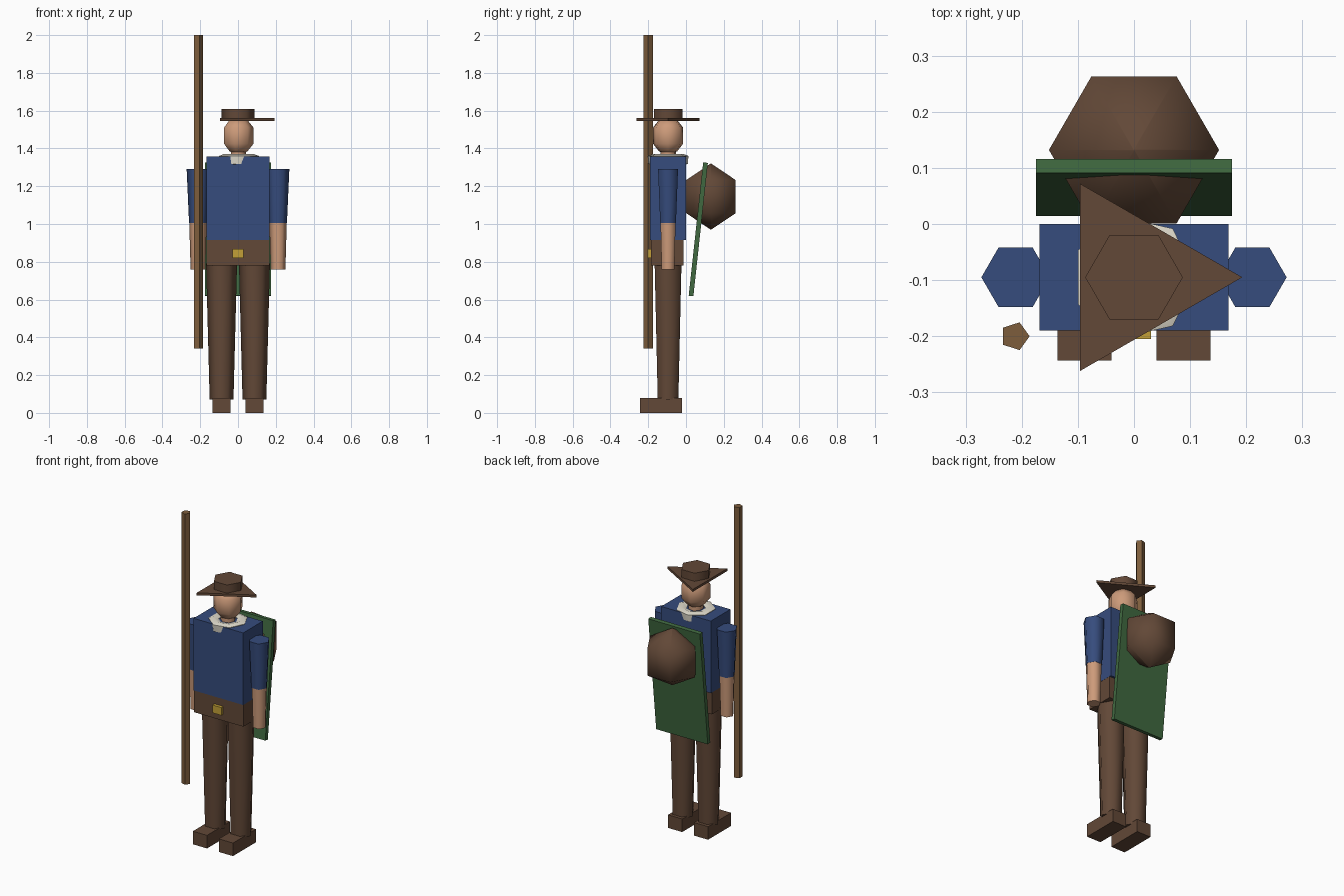
import bpy, bmesh, math
from mathutils import Matrix, Vector

cube = bpy.data.objects.get("Cube")
if cube:
    bpy.data.objects.remove(cube, do_unlink=True)

BODY_Y = -0.095


def material(name, rgb):
    mat = bpy.data.materials.new(name)
    linear = [(c / 255 / 12.92) if c < 11 else ((c / 255 + 0.055) / 1.055) ** 2.4 for c in rgb]
    mat.use_nodes = True
    mat.diffuse_color = (*linear, 1)
    bsdf = mat.node_tree.nodes["Principled BSDF"]
    bsdf.inputs["Base Color"].default_value = (*linear, 1)
    bsdf.inputs["Roughness"].default_value = 0.8
    return mat


brown = material("leather brown", (98, 72, 55))
blue = material("shirt blue", (54, 76, 125))
skin = material("skin", (205, 155, 122))
green = material("board green", (64, 105, 64))
gold = material("buckle gold", (195, 160, 55))
cream = material("collar cream", (225, 220, 205))
wood = material("staff wood", (125, 93, 60))


def finish(name, bm, mat, smooth_angle=0):
    """Turn a bmesh into an object, keeping edges above the angle sharp."""
    bmesh.ops.recalc_face_normals(bm, faces=bm.faces)
    for f in bm.faces:
        f.smooth = smooth_angle > 0
    for e in bm.edges:
        e.smooth = e.calc_face_angle(0) < math.radians(smooth_angle)
    mesh = bpy.data.meshes.new(name)
    bm.to_mesh(mesh)
    bm.free()
    mesh.materials.append(mat)
    obj = bpy.data.objects.new(name, mesh)
    bpy.context.scene.collection.objects.link(obj)
    return obj


def box(name, low, high, mat):
    low, high = Vector(low), Vector(high)
    bm = bmesh.new()
    bmesh.ops.create_cube(bm, size=1, matrix=Matrix.Translation((low + high) / 2)
                          @ Matrix.Diagonal((*(high - low), 1)))
    return finish(name, bm, mat)


def lathe(name, x, y, sides, rings, mat, smooth_angle=65, closed_loop=False):
    """Stack of (radius, z) polygons with one corner towards +x."""
    bm = bmesh.new()
    loops = []
    for r, z in rings:
        angles = [math.tau * i / sides for i in range(sides)]
        loops.append([bm.verts.new((x + r * math.cos(a), y + r * math.sin(a), z)) for a in angles])
    pairs = list(zip(loops, loops[1:]))
    if closed_loop:
        pairs.append((loops[-1], loops[0]))
    else:
        bm.faces.new(loops[0])
        bm.faces.new(loops[-1])
    for a, b in pairs:
        for i in range(sides):
            j = (i + 1) % sides
            bm.faces.new((a[i], a[j], b[j], b[i]))
    return finish(name, bm, mat, smooth_angle)


# Torso, hips and buckle
box("torso", (-0.168, -0.19, 0.915), (0.168, 0, 1.357), blue)
box("hips", (-0.167, -0.186, 0.78), (0.167, -0.012, 0.915), brown)
box("belt_buckle", (-0.03, -0.205, 0.82), (0.03, -0.18, 0.868), gold)

# Limbs on both sides
for side, s in (("left", 1), ("right", -1)):
    lathe(side + "_leg", s * 0.087, BODY_Y, 6, [(0.063, 0.07), (0.082, 0.79)], brown)
    box(side + "_foot", (s * 0.088 - 0.048, -0.243, 0), (s * 0.088 + 0.048, -0.02, 0.08), brown)
    lathe(side + "_sleeve", s * 0.211, BODY_Y, 6, [(0.048, 1.005), (0.061, 1.292)], blue)
    lathe(side + "_forearm", s * 0.212, BODY_Y, 6, [(0.039, 0.76), (0.046, 1.005)], skin)

# Neck, collar and head
lathe("neck", 0, BODY_Y, 7, [(0.042, 1.34), (0.042, 1.42)], skin)
lathe("collar", 0, BODY_Y, 7,
      [(0.075, 1.31), (0.107, 1.318), (0.111, 1.36), (0.085, 1.37), (0.055, 1.36), (0.055, 1.32)],
      cream, closed_loop=True)
lathe("head", 0, BODY_Y, 7,
      [(0.02, 1.372), (0.05, 1.385), (0.082, 1.425), (0.082, 1.51), (0.05, 1.55)], skin)

# Hat
lathe("hat_brim", 0, BODY_Y, 3, [(0.193, 1.545), (0.193, 1.56)], brown, 0)
lathe("hat_crown", 0, BODY_Y, 6, [(0.087, 1.555), (0.087, 1.61)], brown)

# Walking staff
lathe("staff", -0.212, -0.2, 5, [(0.026, 0.34), (0.026, 2)], wood, 0)

# Leaning back board and the bundle tied to it
board = box("back_board", (-0.175, -0.0125, -0.355), (0.175, 0.0125, 0.355), green)
board.location = (0, 0.065, 0.972)
board.rotation_euler.x = math.radians(-6.2)

pack_r, pack_z = 0.175, 1.145
ring = pack_r * math.cos(math.radians(30))
lathe("bundle", 0, 0.132, 6,
      [(0.001, pack_z - pack_r), (ring, pack_z - pack_r / 2),
       (ring, pack_z + pack_r / 2), (0.001, pack_z + pack_r)], brown, 80)
